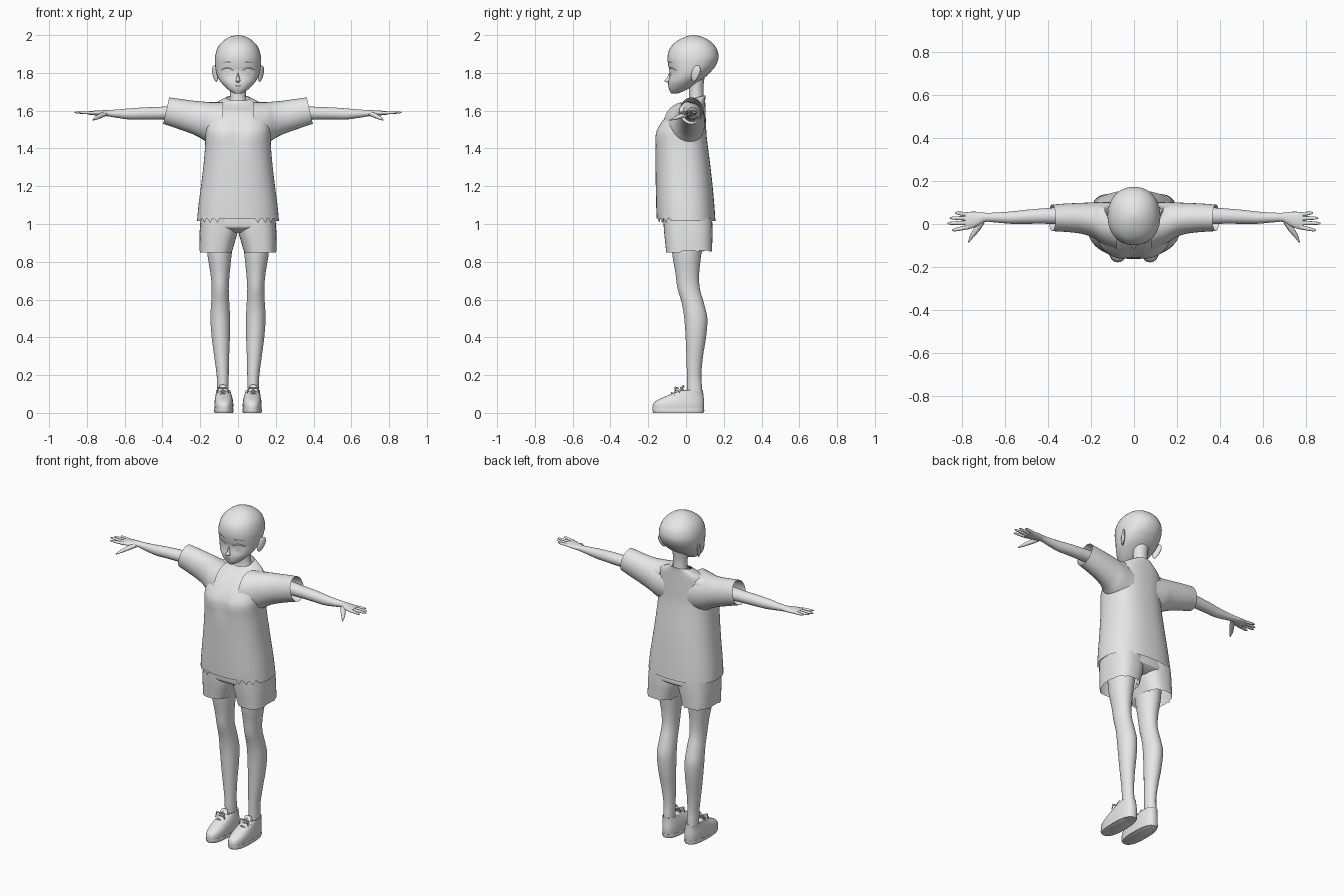
import bpy, bmesh, math
from mathutils import Vector
from mathutils.bvhtree import BVHTree

cube = bpy.data.objects.get("Cube")
if cube:
    bpy.data.objects.remove(cube, do_unlink=True)

clay = bpy.data.materials.new("light_grey")
clay.use_nodes = True
grey = (0.8, 0.8, 0.8, 1)
clay.diffuse_color = grey
clay.node_tree.nodes["Principled BSDF"].inputs["Base Color"].default_value = grey


def finish(name, bm, mirror=False, angle=50):
    """Turn a bmesh into a smooth-shaded object, optionally mirrored in x."""
    bmesh.ops.recalc_face_normals(bm, faces=bm.faces)
    mesh = bpy.data.meshes.new(name)
    bm.to_mesh(mesh)
    bm.free()
    mesh.materials.append(clay)
    obj = bpy.data.objects.new(name, mesh)
    bpy.context.collection.objects.link(obj)
    bpy.ops.object.select_all(action="DESELECT")
    obj.select_set(True)
    bpy.context.view_layer.objects.active = obj
    bpy.ops.object.shade_smooth_by_angle(angle=math.radians(angle))
    if mirror:
        mod = obj.modifiers.new("Mirror", "MIRROR")
        mod.use_mirror_merge = False
    return obj


def smooth_rows(rows, steps):
    """Catmull-Rom resampling of rows of numbers."""
    out = []
    last = len(rows) - 1
    for i in range(last):
        a, b, c, d = (rows[min(max(i + j, 0), last)] for j in (-1, 0, 1, 2))
        for s in range(steps):
            t = s / steps
            out.append([q + t * (r - p + t * (2 * p - 5 * q + 4 * r - s_ + t * (3 * (q - r) + s_ - p))) / 2
                        if 0 < t else q for p, q, r, s_ in zip(a, b, c, d)])
    return out + [list(rows[-1])]


def bridge(bm, rings, caps):
    for lo, hi in zip(rings, rings[1:]):
        n = len(lo)
        for k in range(n):
            bm.faces.new((lo[k], lo[(k + 1) % n], hi[(k + 1) % n], hi[k]))
    if caps:
        bm.faces.new(rings[0])
        bm.faces.new(rings[-1])


def loft(name, rows, axis="z", power=2, segs=32, steps=4, caps=True, mirror=False, warp=None):
    """Rows are (position, low, high, low, high) across the axis."""
    bm = bmesh.new()
    rings = []
    table = smooth_rows(rows, steps)
    for i, (pos, a0, a1, b0, b1) in enumerate(table):
        ring = []
        for k in range(segs):
            ang = math.tau * k / segs
            c, s = math.cos(ang), math.sin(ang)
            a = (a0 + a1) / 2 + (a1 - a0) / 2 * math.copysign(abs(c) ** (2 / power), c)
            b = (b0 + b1) / 2 + (b1 - b0) / 2 * math.copysign(abs(s) ** (2 / power), s)
            v = Vector((a, b, pos)) if axis == "z" else Vector((pos, a, b))
            if warp:
                warp(v, i / (len(table) - 1), k)
            ring.append(bm.verts.new(v))
        rings.append(ring)
    bridge(bm, rings, caps)
    return finish(name, bm, mirror)


def centred(rows):
    """Expand (z, half width, front, back) to loft rows."""
    return [(z, -w, w, f, b) for z, w, f, b in rows]


def tube(name, points, radii, mirror=False, flat=1, segs=10):
    """Round tube along points, flattened in z by a factor."""
    bm = bmesh.new()
    pts = [Vector(p) for p in points]
    rings = []
    for i, p in enumerate(pts):
        d = (pts[min(i + 1, len(pts) - 1)] - pts[max(i - 1, 0)]).normalized()
        u = d.cross(Vector((0, 0, 1))).normalized()
        w = u.cross(d)
        rings.append([bm.verts.new(p + radii[i] * (u * math.cos(math.tau * k / segs)
                      + w * flat * math.sin(math.tau * k / segs))) for k in range(segs)])
    bridge(bm, rings, True)
    return finish(name, bm, mirror)


# Head and neck
head = loft("head", centred([
    (1.69, .015, -.078, -.045), (1.70, .036, -.084, -.02), (1.72, .062, -.092, .02),
    (1.75, .09, -.094, .065), (1.78, .108, -.088, .105), (1.81, .117, -.087, .135),
    (1.84, .121, -.094, .158), (1.88, .122, -.098, .172), (1.92, .113, -.09, .166),
    (1.95, .097, -.07, .147), (1.975, .071, -.038, .118), (1.992, .04, .0, .08),
    (2.0, .006, .03, .046)]), power=2.15, segs=40)
loft("neck", centred([(1.58, .1, -.01, .09), (1.63, .06, .01, .094), (1.66, .044, .016, .094),
                      (1.72, .042, .016, .092), (1.79, .05, .01, .1)]), segs=24)
loft("nose", centred([(1.8, .003, -.09, -.07), (1.775, .008, -.101, -.07),
                      (1.758, .012, -.115, -.07), (1.748, .006, -.098, -.07)]), segs=12)

# Face details laid onto the head surface
surface = BVHTree.FromObject(head, bpy.context.evaluated_depsgraph_get())


def on_face(x, z, lift=.002):
    hit = surface.ray_cast(Vector((x, -1, z)), Vector((0, 1, 0)))[0]
    return hit - Vector((0, lift, 0))


bm = bmesh.new()
middle = bm.verts.new(on_face(.056, 1.803, .004))
rim = [bm.verts.new(on_face(.056 + .029 * math.cos(math.tau * k / 24),
                            1.803 + .02 * math.sin(math.tau * k / 24))) for k in range(24)]
for k in range(24):
    bm.faces.new((middle, rim[k], rim[(k + 1) % 24]))
finish("eyes", bm, mirror=True)


def face_line(name, cx, cz, width, rise, radius, mirror=False):
    steps = [k / 4 - 1 for k in range(9)]
    tube(name, [on_face(cx + width * t, cz + rise * (1 - t * t), 0) for t in steps],
         [radius * (1.2 - abs(t)) for t in steps], mirror, segs=6)


face_line("upper_lashes", .057, 1.812, .034, .013, .004, True)
face_line("eyebrows", .057, 1.85, .03, .008, .002, True)
face_line("mouth", 0, 1.733, .02, -.002, .003)

# Ears
bm = bmesh.new()
bmesh.ops.create_uvsphere(bm, u_segments=20, v_segments=12, radius=1)
for v in bm.verts:
    x, y, z = v.co
    y *= .8 + .2 * z
    v.co = (.121 + .011 * x + .013 * y + .006 * z, .05 + .028 * y + .01 * z, 1.796 + .043 * z)
finish("ears", bm, mirror=True)


# Shirt: flared body with ragged front hem, and open sleeves
def shape_shirt(v, t, k):
    if t == 0 and v.y < -.09:
        v.z = 1.05 if abs(v.x) < .1 or k % 2 else 1.005
    v.z += (v.y - .05) * .25 * min(max((v.z - 1.6) / .065, 0), 1)
    # chest fullness either side of the centre
    if v.y < -.05 and v.z > 1.3:
        v.y += .014 * math.exp(-(v.x / .04) ** 2) * math.exp(-((v.z - 1.48) / .08) ** 2)


loft("shirt_body", centred([
    (1.015, .217, -.155, .156), (1.1, .209, -.158, .15), (1.2, .196, -.16, .141),
    (1.3, .184, -.162, .13), (1.4, .175, -.164, .117), (1.46, .173, -.167, .11),
    (1.5, .173, -.158, .107), (1.55, .168, -.125, .105), (1.6, .156, -.08, .103),
    (1.63, .138, -.046, .102), (1.652, .1, -.02, .102), (1.668, .062, -.008, .104)]),
    power=2.4, segs=56, caps=False, warp=shape_shirt)


def slant_cuff(v, t, k):
    v.x += (1.6 - v.z) * .23 * t


loft("shirt_sleeves", [
    (.08, -.12, .1, 1.40, 1.645), (.15, -.088, .102, 1.43, 1.645), (.19, -.062, .1, 1.458, 1.648),
    (.24, -.045, .098, 1.482, 1.652), (.31, -.037, .095, 1.507, 1.661), (.38, -.033, .09, 1.53, 1.67)],
    axis="x", caps=False, mirror=True, warp=slant_cuff)


# Shorts: seat and two legs, ragged at the back
def ragged_hem(v, t, k):
    if t == 0 and v.y > -.03:
        v.z += (.055, .03, .0, .045, .01)[k % 5]


loft("shorts_seat", centred([(.955, .13, -.07, .09), (.975, .19, -.108, .13), (1.0, .2, -.12, .14),
                             (1.12, .17, -.12, .12)]), power=2.6, segs=40)
loft("shorts_legs", [(.85, .032, .204, -.105, .138), (.9, .018, .204, -.11, .139),
                     (.96, .002, .203, -.116, .14), (1.03, .0, .198, -.12, .138)],
     power=2.6, segs=40, caps=False, mirror=True, warp=ragged_hem)

# Legs
loft("legs", [(.07, .05, .112, .01, .085), (.13, .049, .111, .006, .085), (.2, .049, .113, .005, .081),
              (.3, .047, .126, .002, .09), (.4, .043, .139, -.002, .106), (.5, .042, .146, -.009, .113),
              (.58, .046, .142, -.022, .095), (.66, .049, .139, -.045, .073),
              (.74, .044, .146, -.056, .07), (.85, .032, .163, -.074, .082),
              (1.0, .012, .17, -.085, .1)], mirror=True)


# Shoes with tongue and lace bow
loft("shoes", [(.0, .034, .116, -.165, .088), (.008, .028, .122, -.174, .093),
               (.035, .025, .125, -.177, .096), (.06, .026, .124, -.163, .096),
               (.085, .031, .12, -.115, .093), (.105, .037, .117, -.065, .091),
               (.12, .042, .116, -.025, .09), (.112, .05, .11, .01, .08)],
     power=2.5, mirror=True)
loft("shoe_soles", [(.0, .026, .124, -.172, .092), (.012, .023, .127, -.178, .097),
                    (.022, .025, .125, -.177, .096)], power=2.5, steps=1, mirror=True)
tube("shoe_tongues", [(.08, -.06, .09), (.08, -.03, .118), (.08, -.012, .146)],
     [.024, .026, .02], mirror=True, flat=.3)
for n, (y, z) in enumerate(((-.075, .106), (-.05, .12), (-.028, .132))):
    tube(f"shoe_lace_{n}", [(.05, y + .015, z - .015), (.08, y, z), (.11, y + .015, z - .015)],
         [.005] * 3, mirror=True, segs=6)
for side in (-1, 1):
    tube(f"lace_loop_{side}", [(.08, -.04, .13), (.08 + side * .025, -.055, .135),
                               (.08 + side * .03, -.06, .105)], [.003, .006, .003], mirror=True, segs=6)

# Arms and palms
loft("arms", [(.12, -.02, .085, 1.54, 1.64), (.3, -.004, .08, 1.549, 1.627),
              (.4, .001, .074, 1.552, 1.621), (.5, .001, .066, 1.553, 1.617),
              (.57, .001, .058, 1.553, 1.612), (.64, .007, .053, 1.562, 1.606),
              (.69, .01, .052, 1.57, 1.603), (.72, -.006, .056, 1.572, 1.602),
              (.755, -.021, .057, 1.575, 1.6), (.785, -.024, .053, 1.578, 1.598)],
     axis="x", segs=24, mirror=True)

# Fingers fan out from the palm, thumb drops forward
for name, root, tip, reach in (("little", .044, .052, .83), ("ring", .026, .028, .855),
                               ("middle", .006, .003, .866), ("index", -.014, -.03, .845)):
    spots = (0, .5, .85, 1)
    tube(name + "_fingers", [(.77 + (reach - .77) * t, root + (tip - root) * t, 1.588 + .003 * t)
                             for t in spots], [.0105, .009, .007, .003], mirror=True, flat=.85)
tube("thumbs", [(.705, .012, 1.583), (.73, -.025, 1.572), (.752, -.055, 1.56), (.768, -.085, 1.55)],
     [.014, .014, .01, .003], mirror=True, flat=.9)
